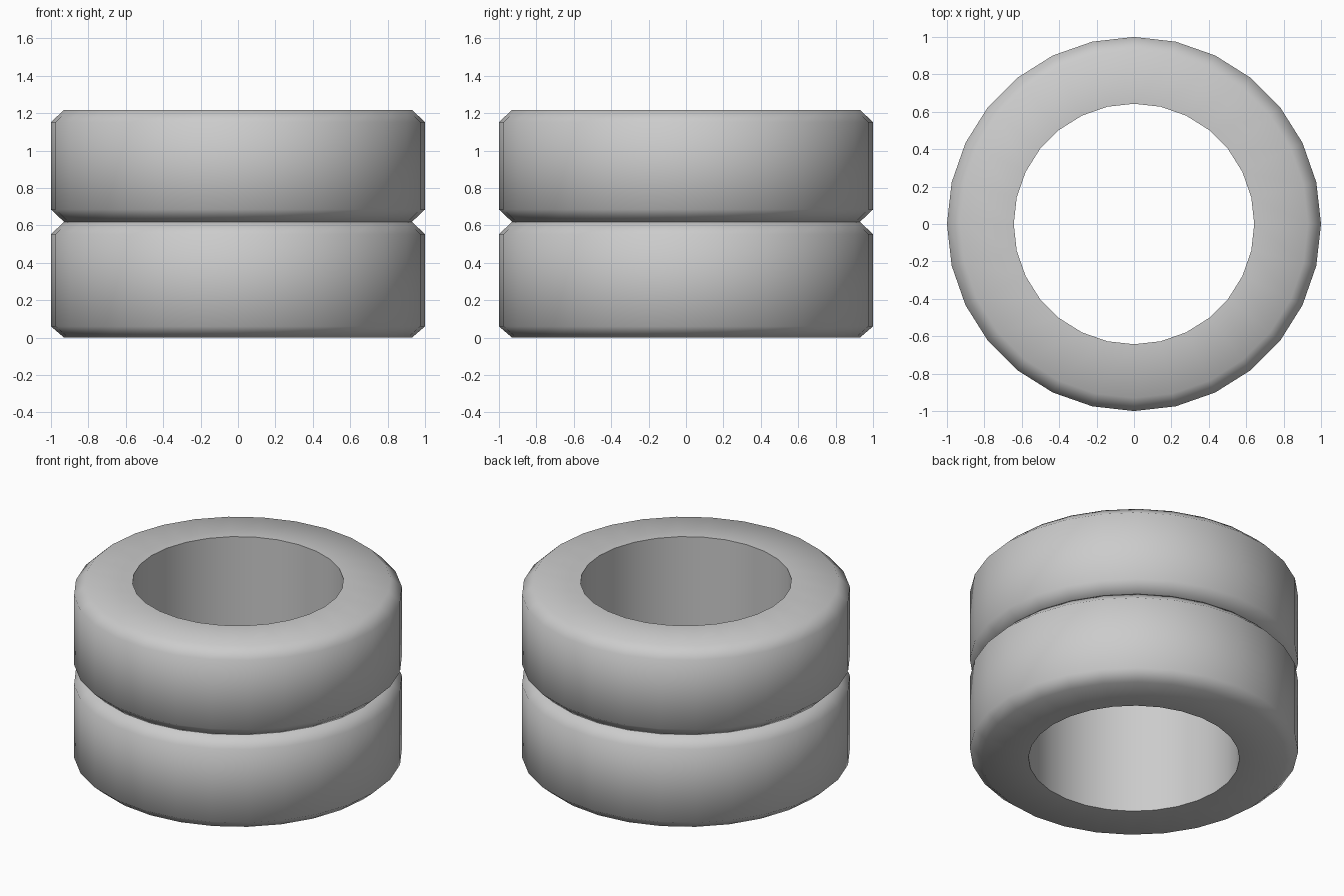
import bpy, bmesh, math

if "Cube" in bpy.data.objects:
    bpy.data.objects.remove(bpy.data.objects["Cube"])

SIDES = 28
BORE = 0.643


def ring(name, profile):
    """Revolve a closed (radius, z) profile around the z axis."""
    bm = bmesh.new()
    loops = []
    for i in range(SIDES):
        a = 2 * math.pi * i / SIDES
        loops.append([bm.verts.new((r * math.cos(a), r * math.sin(a), z)) for r, z in profile])
    n = len(profile)
    for i in range(SIDES):
        a, b = loops[i], loops[(i + 1) % SIDES]
        for j in range(n):
            k = (j + 1) % n
            bm.faces.new((a[j], b[j], b[k], a[k]))
    bmesh.ops.recalc_face_normals(bm, faces=bm.faces)
    mesh = bpy.data.meshes.new(name)
    bm.to_mesh(mesh)
    bm.free()
    obj = bpy.data.objects.new(name, mesh)
    bpy.context.collection.objects.link(obj)
    # smooth outer shoulders, crisp bore edges
    bpy.ops.object.select_all(action='DESELECT')
    obj.select_set(True)
    bpy.context.view_layer.objects.active = obj
    bpy.ops.object.shade_smooth_by_angle(angle=math.radians(60))


def tire(name, z0, z1, low_bevel):
    ring(name, [(BORE, z0), (0.93, z0), (1.0, z0 + low_bevel),
                (1.0, z1 - 0.066), (0.93, z1), (BORE, z1)])


# two tires stacked flat
tire("lower_tire", 0.0, 0.619, 0.06)
tire("upper_tire", 0.619, 1.218, 0.066)
